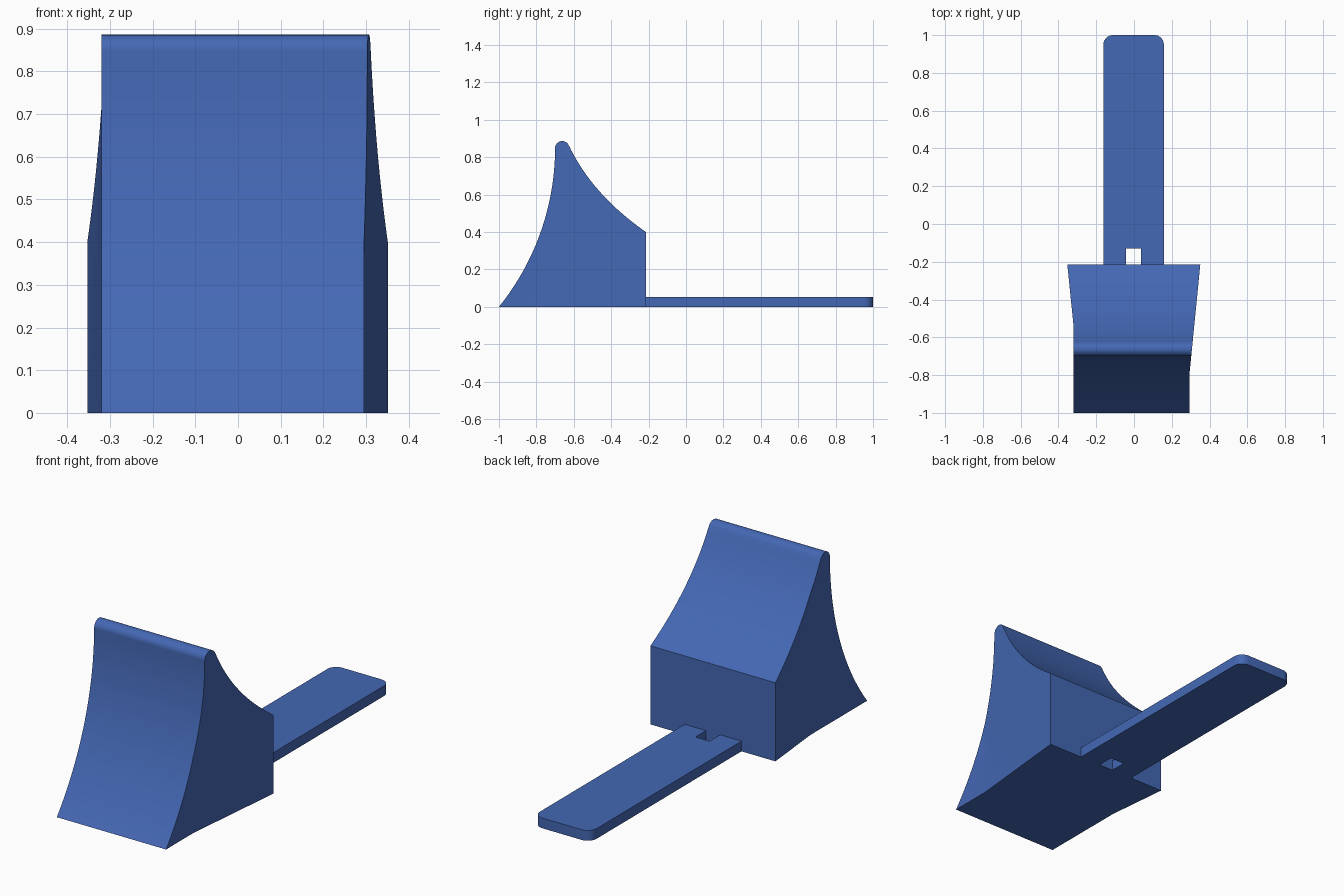
import bpy, bmesh, math
from mathutils import Vector

if "Cube" in bpy.data.objects:
    bpy.data.objects.remove(bpy.data.objects["Cube"])

blue = bpy.data.materials.new("blue")
blue.diffuse_color = (0.058, 0.138, 0.46, 1)
blue.use_nodes = True
blue.node_tree.nodes["Principled BSDF"].inputs["Base Color"].default_value = blue.diffuse_color


def arc(cx, cy, r, a0, a1, n):
    """Points on a circle arc, angles in degrees."""
    angles = [math.radians(a0 + (a1 - a0) * i / n) for i in range(n + 1)]
    return [(cx + r * math.cos(a), cy + r * math.sin(a)) for a in angles]


def finish(bm, name):
    bmesh.ops.recalc_face_normals(bm, faces=bm.faces)
    mesh = bpy.data.meshes.new(name)
    bm.to_mesh(mesh)
    bm.free()
    mesh.materials.append(blue)
    obj = bpy.data.objects.new(name, mesh)
    bpy.context.collection.objects.link(obj)
    bpy.ops.object.select_all(action='DESELECT')
    obj.select_set(True)
    bpy.context.view_layer.objects.active = obj
    bpy.ops.object.shade_smooth_by_angle(angle=math.radians(25))
    return obj


def extrude(points, offset):
    bm = bmesh.new()
    face = bm.faces.new([bm.verts.new(p) for p in points])
    new = bmesh.ops.extrude_face_region(bm, geom=[face])["geom"]
    bmesh.ops.translate(bm, vec=offset,
                        verts=[v for v in new if isinstance(v, bmesh.types.BMVert)])
    return bm


# Wedge block: side profile with hollow front, rounded ridge and hollow back
R = 1.354
low = math.degrees(math.asin(-0.85 / R))
profile = arc(-0.70 - R, 0.85, R, low, 0, 28)
profile += arc(-0.662, 0.848, 0.038, 180, 25, 12)
a, b, c = Vector((-0.625, 0.86)), Vector((-0.501, 0.60)), Vector((-0.215, 0.40))
for i in range(25):
    t = i / 24
    profile.append(tuple(a * (1 - t) ** 2 + b * 2 * t * (1 - t) + c * t * t))
profile.append((-0.215, 0))
bm = extrude([(-1, y, z) for y, z in profile], (2, 0, 0))

# Crease the sides where they start to flare, then set the width by depth
for y in (-0.78, -0.54):
    bmesh.ops.bisect_plane(bm, geom=bm.verts[:] + bm.edges[:] + bm.faces[:],
                           plane_co=(0, y, 0), plane_no=(0, 1, 0))
for v in bm.verts:
    if v.co.x < 0:
        v.co.x = -0.32 - 0.033 * max(0, (v.co.y + 0.54) / 0.325)
    else:
        v.co.x = 0.295 + 0.056 * max(0, (v.co.y + 0.78) / 0.565)
finish(bm, "wedge_block")

# Flat tongue with rounded far corners and a slot against the block
outline = [(-0.042, -0.215), (-0.162, -0.215)]
outline += arc(-0.112, 0.95, 0.05, 180, 90, 8)
outline += arc(0.108, 0.95, 0.05, 90, 0, 8)
outline += [(0.158, -0.215), (0.038, -0.215), (0.038, -0.13), (-0.042, -0.13)]
finish(extrude([(x, y, 0) for x, y in outline], (0, 0, 0.052)), "floor_tongue")
